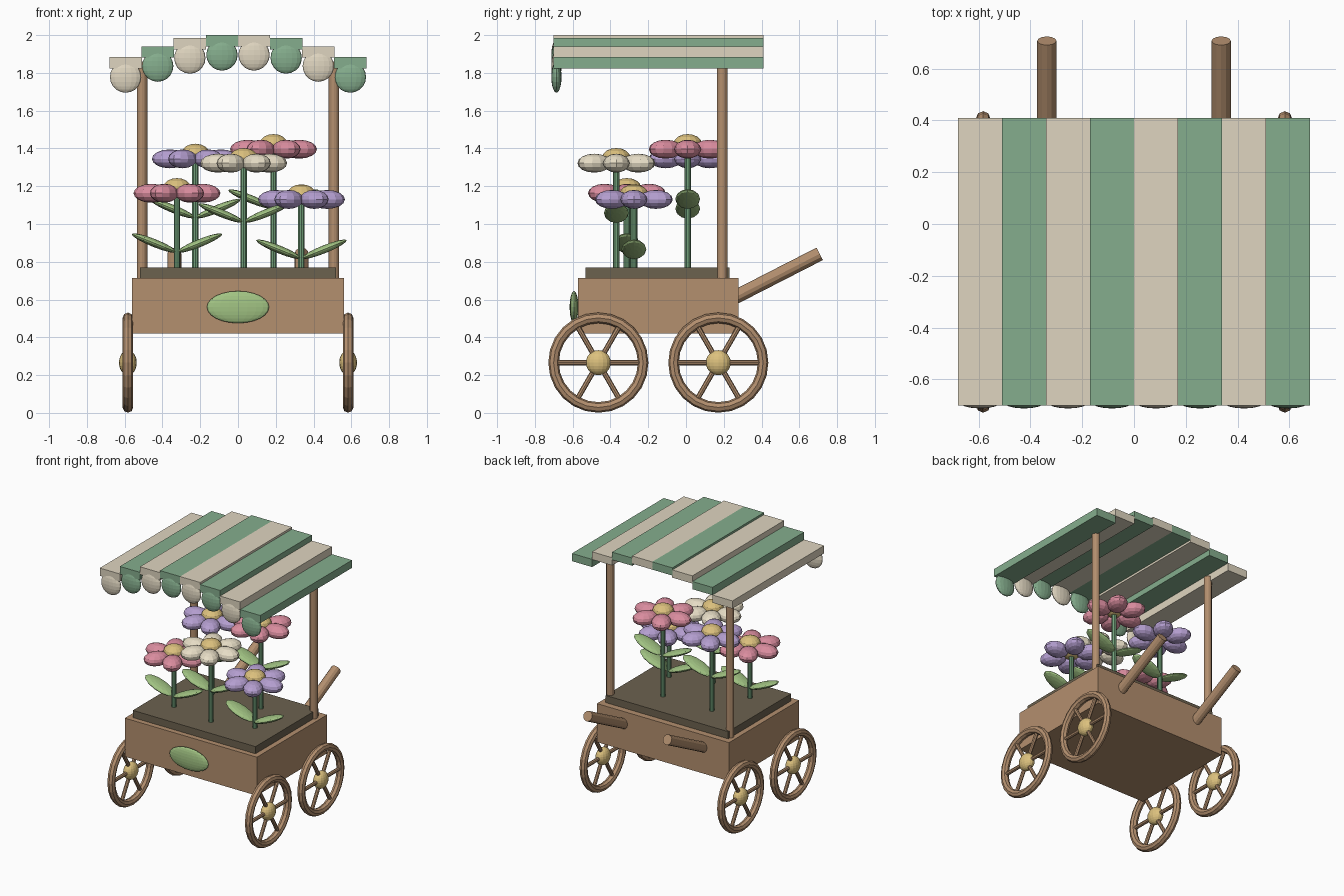
import bpy
from math import radians, pi, cos, sin
from mathutils import Vector, Matrix

if "Cube" in bpy.data.objects:
    bpy.data.objects.remove(bpy.data.objects["Cube"])


def mat(name, r, g, b):
    m = bpy.data.materials.new(name)
    m.diffuse_color = tuple((c / 255) ** 2.2 for c in (r, g, b)) + (1,)
    m.use_nodes = True
    m.node_tree.nodes["Principled BSDF"].inputs["Base Color"].default_value = m.diffuse_color
    return m


WOOD = mat("wood", 178, 142, 110)
SOIL = mat("soil", 108, 98, 80)
CREAM = mat("cream", 222, 212, 190)
GREEN = mat("awning_green", 132, 172, 140)
STEM = mat("stem_green", 112, 158, 120)
LEAF = mat("leaf_green", 160, 194, 130)
GOLD = mat("gold", 220, 192, 125)
PINK = mat("pink", 218, 140, 158)
LILAC = mat("lilac", 180, 158, 208)
PETAL = mat("petal_cream", 232, 222, 198)


def finish(name, m):
    o = bpy.context.object
    o.name = name
    o.data.materials.append(m)
    return o


def box(name, lo, hi, m):
    lo, hi = Vector(lo), Vector(hi)
    bpy.ops.mesh.primitive_cube_add(size=1, location=(lo + hi) / 2)
    o = finish(name, m)
    o.scale = hi - lo
    return o


def rod(name, a, b, r, m, sides=12):
    a, b = Vector(a), Vector(b)
    bpy.ops.mesh.primitive_cylinder_add(vertices=sides, radius=r, depth=(b - a).length,
                                        location=(a + b) / 2)
    o = finish(name, m)
    o.rotation_euler = (b - a).to_track_quat('Z', 'Y').to_euler()
    return o


def ellipsoid(name, loc, radii, m, rot=(0, 0, 0), seg=16, rings=10):
    bpy.ops.mesh.primitive_uv_sphere_add(segments=seg, ring_count=rings, radius=1,
                                         location=loc, rotation=rot)
    o = finish(name, m)
    o.scale = radii
    return o


# cart body, soil bed and front badge
box("cart_body", (-0.56, -0.571, 0.42), (0.56, 0.279, 0.715), WOOD)
box("soil_bed", (-0.52, -0.531, 0.70), (0.52, 0.231, 0.77), SOIL)
ellipsoid("front_badge", (0, -0.593, 0.56), (0.165, 0.023, 0.085), LEAF, seg=20, rings=12)

# posts and push handles
for side, s in (("left", -1), ("right", 1)):
    rod(f"{side}_post", (s * 0.508, 0.192, 0.70), (s * 0.508, 0.192, 1.86), 0.028, WOOD)
    rod(f"{side}_handle", (s * 0.337, 0.255, 0.61), (s * 0.337, 0.708, 0.842), 0.037, WOOD)

# wheels: rim, hub and six spokes
for side, s in (("left", -1), ("right", 1)):
    for end, y in (("front", -0.464), ("rear", 0.171)):
        c = Vector((s * 0.583, y, 0.266))
        n = f"{end}_{side}"
        bpy.ops.mesh.primitive_torus_add(major_segments=24, minor_segments=8, major_radius=0.237,
                                         minor_radius=0.028, location=c, rotation=(0, pi / 2, 0))
        finish(n + "_wheel_rim", WOOD)
        ellipsoid(n + "_hub", c, (0.047, 0.066, 0.066), GOLD, seg=16, rings=12)
        for k in range(3):
            a = k * pi / 3
            d = Vector((0, cos(a), sin(a))) * 0.235
            rod(f"{n}_spoke_{k}", c - d, c + d, 0.014, WOOD, 8)

# stepped striped awning with scalloped front edge
TOPS = (1.883, 1.941, 1.984, 2.0)
for i in range(8):
    x = (i - 3.5) * 0.17
    top = TOPS[min(i, 7 - i)]
    m = GREEN if i % 2 else CREAM
    box(f"awning_slat_{i}", (x - 0.0855, -0.702, top - 0.059), (x + 0.0855, 0.409, top), m)
    ellipsoid(f"awning_scallop_{i}", (x, -0.686, top - 0.105), (0.083, 0.027, 0.083), m)


# flowers: stem, leaf pair, six petals and centre
def flower(n, x, y, z, m):
    rod(n + "_stem", (x, y, 0.74), (x, y, z), 0.018, STEM, 10)
    for s in (-1, 1):
        ellipsoid(f"{n}_leaf_{'left' if s < 0 else 'right'}", (x + s * 0.12, y, z - 0.264),
                  (0.129, 0.066, 0.021), LEAF, (0, -s * radians(22), 0), 12, 8)
    for k in range(6):
        a = k * pi / 3
        ellipsoid(f"{n}_petal_{k}", (x + 0.135 * cos(a), y + 0.135 * sin(a), z),
                  (0.095, 0.07, 0.05), m, (0, 0, a), 12, 8)
    ellipsoid(n + "_centre", (x, y, z + 0.03), (0.075, 0.075, 0.05), GOLD, seg=14, rings=8)


flower("front_left_flower", -0.323, -0.313, 1.163, PINK)
flower("front_middle_flower", 0.03, -0.369, 1.322, PETAL)
flower("front_right_flower", 0.336, -0.276, 1.13, LILAC)
flower("back_left_flower", -0.226, 0.009, 1.345, LILAC)
flower("back_right_flower", 0.188, 0.009, 1.396, PINK)
